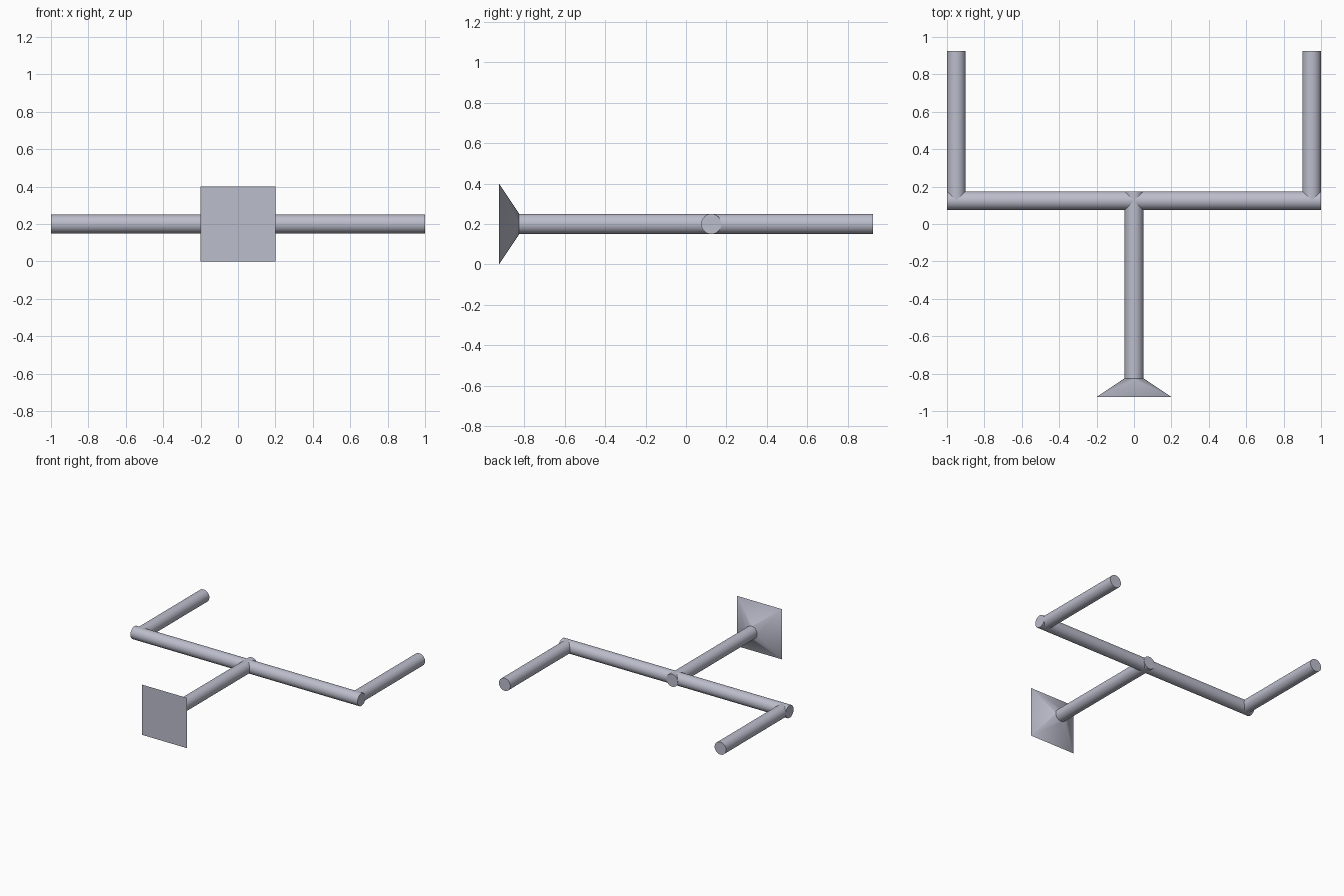
import bpy, bmesh, math
from mathutils import Vector

cube = bpy.data.objects.get("Cube")
if cube:
    bpy.data.objects.remove(cube, do_unlink=True)

R = 0.05        # tube radius
Z = 0.2         # height of the tube axes
BAR_Y = 0.125   # crossbar axis
END_Y = 0.925   # front and back limits
SEG = 48

metal = bpy.data.materials.new("light_steel_grey")
metal.use_nodes = True
color = (0.5, 0.51, 0.6, 1)
metal.diffuse_color = color
metal.node_tree.nodes["Principled BSDF"].inputs["Base Color"].default_value = color


def finish(obj, name):
    obj.name = obj.data.name = name
    obj.data.materials.append(metal)
    bpy.ops.object.select_all(action='DESELECT')
    obj.select_set(True)
    bpy.context.view_layer.objects.active = obj
    bpy.ops.object.shade_smooth_by_angle(angle=math.radians(30))


def tube(name, start, end):
    a, b = Vector(start), Vector(end)
    bpy.ops.mesh.primitive_cylinder_add(
        vertices=SEG, radius=R, depth=(b - a).length, location=(a + b) / 2,
        rotation=(b - a).to_track_quat('Z', 'Y').to_euler())
    finish(bpy.context.object, name)


def flange(name, half, y_square, y_round):
    """Square plate edge blending into the round tube."""
    bm = bmesh.new()
    corners = [bm.verts.new((half * sx, y_square, Z + half * sz))
               for sx, sz in ((1, 1), (-1, 1), (-1, -1), (1, -1))]
    ring = [bm.verts.new((R * math.cos(t), y_round, Z + R * math.sin(t)))
            for t in (math.tau * i / SEG for i in range(SEG))]
    quarter = SEG // 4
    for k, corner in enumerate(corners):
        # conical corner fan, then the flat side beside it
        for i in range(k * quarter, (k + 1) * quarter):
            bm.faces.new((corner, ring[i], ring[(i + 1) % SEG]))
        bm.faces.new((corner, ring[(k + 1) * quarter % SEG], corners[(k + 1) % 4]))
    bm.faces.new(corners)
    bm.faces.new(ring)
    bmesh.ops.recalc_face_normals(bm, faces=bm.faces)
    mesh = bpy.data.meshes.new(name)
    bm.to_mesh(mesh)
    bm.free()
    obj = bpy.data.objects.new(name, mesh)
    bpy.context.collection.objects.link(obj)
    finish(obj, name)


# Mounting flange and stem
flange("mounting_flange", 0.2, -END_Y, -END_Y + 0.1)
tube("stem", (0, -END_Y + 0.1, Z), (0, BAR_Y + R, Z))

# Crossbar and the two prongs
tube("crossbar", (-1, BAR_Y, Z), (1, BAR_Y, Z))
for side, x in (("left", 1 - R), ("right", R - 1)):
    tube(side + "_prong", (x, BAR_Y, Z), (x, END_Y, Z))
